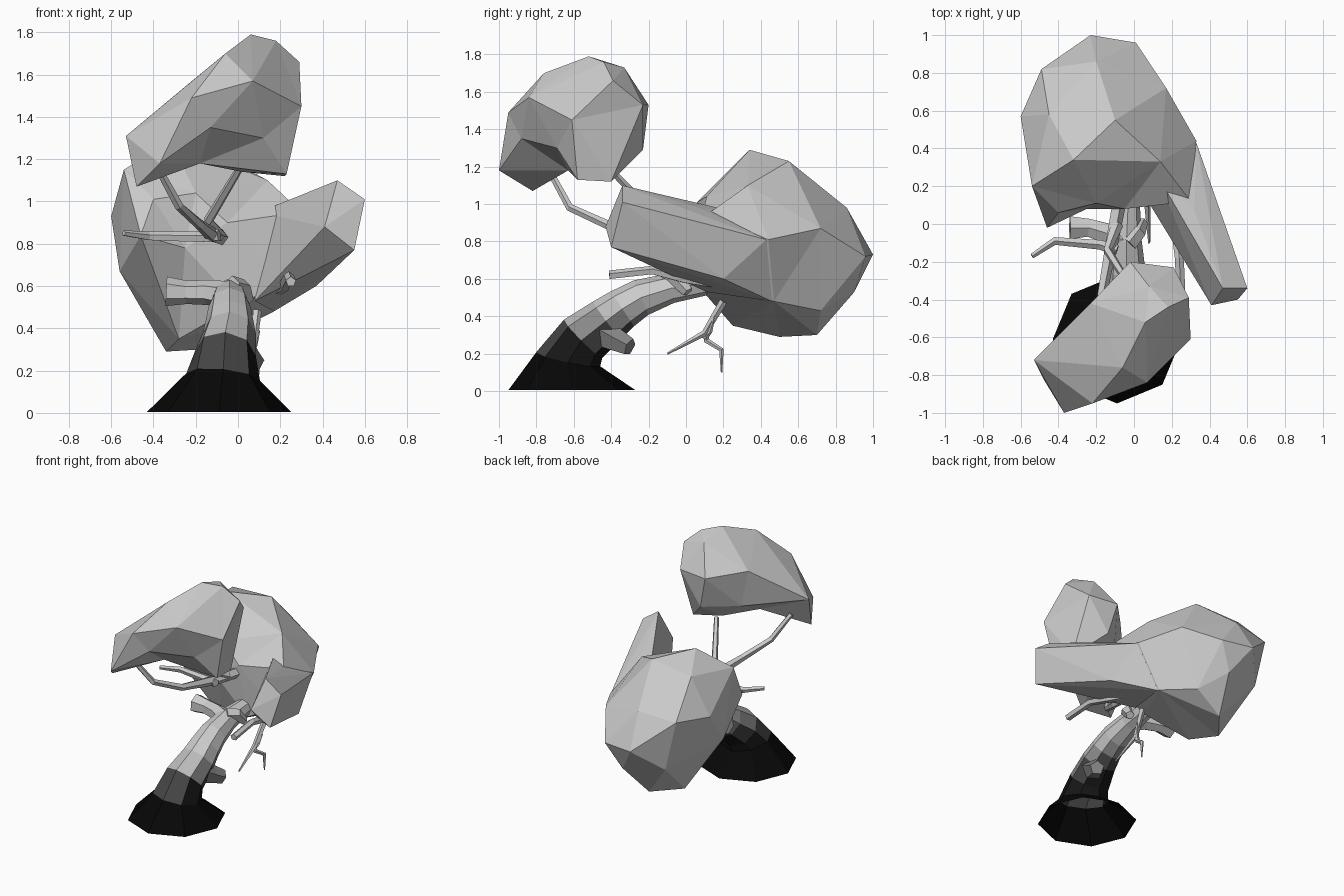
import bpy, bmesh, math
from mathutils import Vector

if "Cube" in bpy.data.objects:
    bpy.data.objects.remove(bpy.data.objects["Cube"])


def finish(bm, name):
    bmesh.ops.recalc_face_normals(bm, faces=bm.faces)
    mesh = bpy.data.meshes.new(name)
    bm.to_mesh(mesh)
    bm.free()
    obj = bpy.data.objects.new(name, mesh)
    bpy.context.collection.objects.link(obj)
    return obj


def faceted_blob(name, points, center=None):
    """Faceted solid through the points: hull, or star-shaped about center."""
    bm = bmesh.new()
    origin = Vector(center) if center else None
    target = {}
    layer = bm.verts.layers.int.new("id")
    for i, p in enumerate(points):
        target[i] = Vector(p)
        v = bm.verts.new((target[i] - origin).normalized() if origin else p)
        v[layer] = i
    bmesh.ops.convex_hull(bm, input=list(bm.verts))
    for v in bm.verts:
        v.co = target[v[layer]]
    for v in [v for v in bm.verts if not v.link_faces]:
        bm.verts.remove(v)
    return finish(bm, name)


def limb(name, path, radii, sides=5, flat_start=False):
    """Tapered faceted tube along a path."""
    pts = [Vector(p) for p in path]
    span = pts[-1] - pts[0]
    axis = min(range(3), key=lambda k: abs(span[k]))
    ref = Vector([1.0 if k == axis else 0.0 for k in range(3)])
    bm = bmesh.new()
    rings = []
    for i, (p, r) in enumerate(zip(pts, radii)):
        t = (pts[min(i + 1, len(pts) - 1)] - pts[max(i - 1, 0)]).normalized()
        if flat_start and i == 0:
            t = Vector((0, 0, 1))
        a = (ref - t * ref.dot(t)).normalized()
        b = t.cross(a)
        ring = []
        for k in range(sides):
            ang = 2 * math.pi * k / sides
            ring.append(bm.verts.new(p + (a * math.cos(ang) + b * math.sin(ang)) * r))
        rings.append(ring)
    for lo, hi in zip(rings, rings[1:]):
        for k in range(sides):
            n = (k + 1) % sides
            bm.faces.new((lo[k], lo[n], hi[n], hi[k]))
    if not flat_start:
        bm.faces.new(rings[0])
    bm.faces.new(rings[-1])
    return finish(bm, name)


# Upper foliage
faceted_blob("upper_foliage", [
    (-.37, -1, 1.18), (-.53, -.72, 1.31), (-.13, -.88, 1.35), (-.48, -.82, 1.07),
    (-.18, -.63, 1.18), (.12, -.69, 1.30), (.22, -.40, 1.12), (.23, -.58, 1.13),
    (.02, -.46, 1.14), (.06, -.52, 1.79), (.18, -.44, 1.76), (.08, -.33, 1.73),
    (.29, -.39, 1.66), (.30, -.61, 1.45), (.21, -.23, 1.53), (-.02, -.20, 1.53),
    (.04, -.23, 1.29), (-.23, -.42, 1.56), (-.06, -.76, 1.70), (.07, -.84, 1.57),
    (-.22, -.95, 1.49), (-.17, -.42, 1.28)], center=(-.06, -.6, 1.42))

# Lower foliage with its forward-reaching arm, merged into one solid
foliage = faceted_blob("lower_foliage", [
    (-.32, .34, 1.29), (-.10, .55, 1.23), (-.45, .58, 1.20), (-.54, .20, 1.15),
    (-.60, .57, .93), (-.49, .82, .95), (-.20, .86, .98), (-.23, 1, .73),
    (.01, .96, .72), (.17, .72, .87), (.33, .44, .81), (.14, .33, 1.10),
    (.30, .12, .95), (-.10, .90, .53), (-.40, .82, .57), (-.18, .70, .30),
    (-.34, .50, .29), (-.28, .25, .35), (.17, .47, .48), (.03, .72, .43),
    (-.56, .35, .67), (-.46, -.02, .84), (-.40, .06, 1.01), (-.20, .11, 1.04),
    (-.05, .08, .90), (-.25, .08, .78), (0, .11, .51), (.22, .12, .62)],
    center=(-.12, .45, .75))
arm = faceted_blob("foliage_arm", [
    (.47, -.34, 1.10), (.60, -.34, 1.01), (.55, -.40, .77), (.41, -.43, .88),
    (.32, .07, .98), (.22, .08, .94), (.41, .17, .84), (.37, .20, .60),
    (.24, .08, .70), (.08, .11, .53), (.10, .30, .95), (.33, .43, .81),
    (.17, .46, .48)])
union = foliage.modifiers.new("arm", "BOOLEAN")
union.operation = "UNION"
union.solver = "EXACT"
union.object = arm
bpy.context.view_layer.objects.active = foliage
bpy.ops.object.modifier_apply(modifier=union.name)
bpy.data.objects.remove(arm)

# Leaning trunk, darkening towards the flared foot
trunk = limb("trunk", [(-.09, -.61, .005), (-.07, -.63, .17), (-.06, -.55, .28),
                       (-.04, -.42, .38), (-.04, -.34, .44), (-.04, -.24, .50),
                       (-.04, -.08, .55), (-.03, .14, .58)],
             [.34, .175, .145, .125, .112, .10, .08, .06], 8, True)
for i, shade in enumerate((.002, .008, .06, .25, .5, .8)):
    mat = bpy.data.materials.new("bark_%d" % i)
    mat.diffuse_color = (shade, shade, shade, 1)
    mat.use_nodes = True
    mat.node_tree.nodes["Principled BSDF"].inputs["Base Color"].default_value = mat.diffuse_color
    trunk.data.materials.append(mat)
for face in trunk.data.polygons:
    z = face.center.z
    face.material_index = sum(z > h for h in (.14, .26, .34, .41, .48))

# Cut stubs
limb("side_stub", [(-.02, -.10, .55), (-.14, -.05, .57), (-.24, -.02, .57),
                   (-.34, -.02, .575)], [.07, .06, .055, .07], 6)
knot = limb("trunk_knot", [(-.01, -.46, .32), (.04, -.37, .27), (.08, -.30, .235)],
            [.09, .065, .05])
knot.data.materials.append(bpy.data.materials["bark_3"])
limb("top_stub", [(-.03, -.10, .60), (.02, -.04, .59), (.045, .01, .53)],
     [.05, .045, .03])

# Upper boughs carrying the upper foliage
limb("front_bough", [(-.08, .12, .83), (-.12, -.10, .84), (-.18, -.42, .89),
                     (-.28, -.62, .98), (-.38, -.72, 1.16)],
     [.04, .036, .025, .022, .018])
limb("rear_bough", [(-.09, .0, .84), (-.14, -.14, .91), (.01, -.38, 1.16)],
     [.035, .024, .018])
limb("left_twig", [(-.09, -.14, .84), (-.18, -.11, .83), (-.42, -.09, .835),
                   (-.54, -.17, .85)], [.03, .027, .022, .014])

# Right branch and hanging twigs
limb("right_branch", [(.18, .14, .58), (.22, 0, .60), (.24, -.18, .645),
                      (.25, -.41, .62)], [.03, .028, .025, .025])
limb("hanging_twig", [(.09, .20, .48), (.07, .10, .31), (.08, -.10, .20)],
     [.022, .018, .006])
limb("hanging_fork", [(.07, .11, .33), (.06, .11, .27), (.09, .19, .22),
                      (.09, .19, .10)], [.016, .016, .014, .004])
limb("fork_spur", [(.06, .10, .28), (.08, .13, .32), (.10, .15, .39)],
     [.014, .012, .005])
